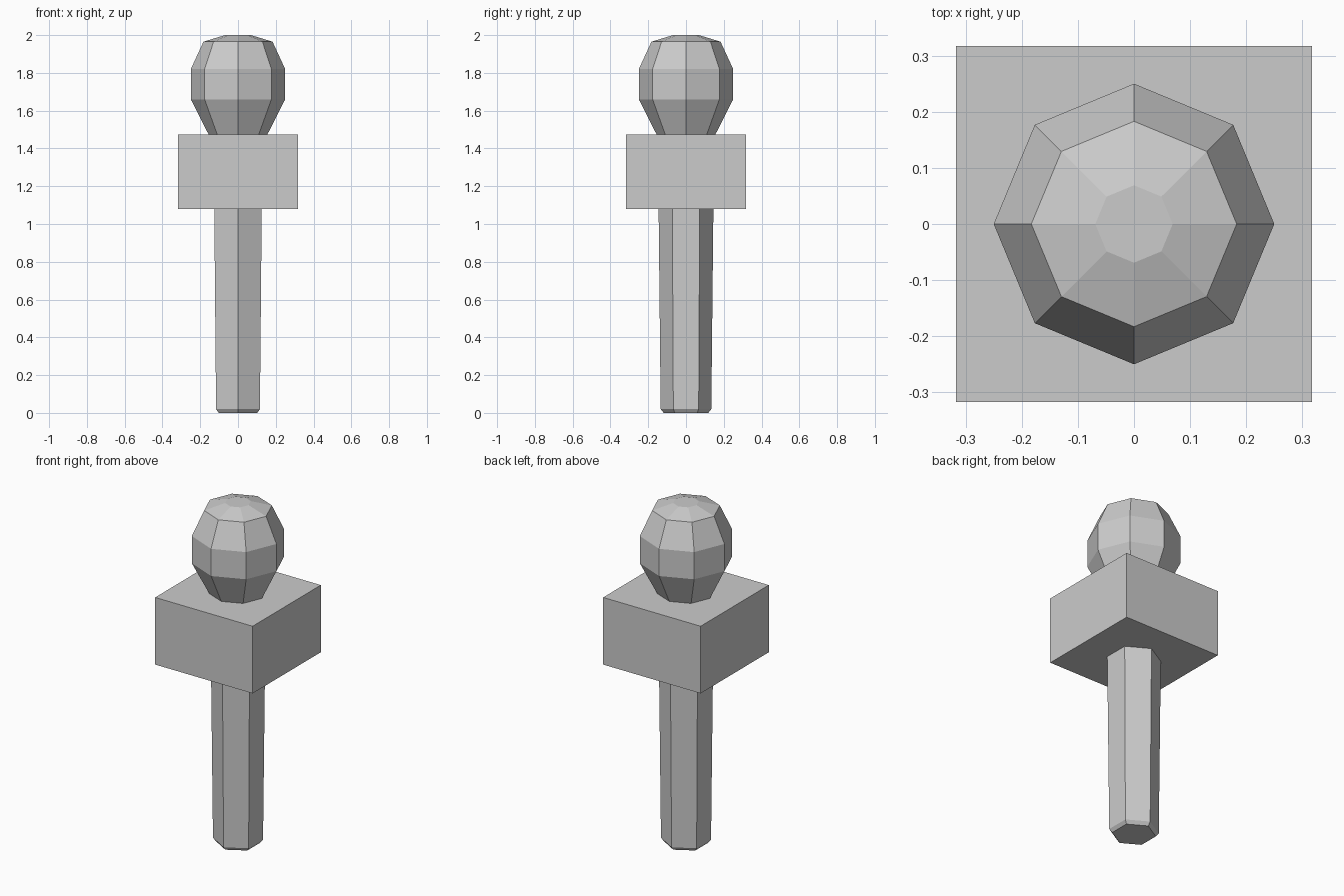
import bpy
import bmesh
from math import cos, sin, tau

cube = bpy.data.objects.get("Cube")
if cube:
    bpy.data.objects.remove(cube, do_unlink=True)

# Single flat colour
grey = bpy.data.materials.new("plain_grey")
grey.use_nodes = True
colour = (0.6, 0.6, 0.6, 1)
grey.diffuse_color = colour
grey.node_tree.nodes["Principled BSDF"].inputs["Base Color"].default_value = colour


def turned(name, sides, profile, start=0.0):
    """Closed faceted solid from (radius, height) pairs, listed bottom to top."""
    bm = bmesh.new()
    rings = []
    for radius, z in profile:
        angles = [start + tau * i / sides for i in range(sides)]
        rings.append([bm.verts.new((radius * cos(a), radius * sin(a), z)) for a in angles])
    for low, high in zip(rings, rings[1:]):
        for i in range(sides):
            j = (i + 1) % sides
            bm.faces.new((low[i], low[j], high[j], high[i]))
    bm.faces.new(rings[0][::-1])
    bm.faces.new(rings[-1])
    mesh = bpy.data.meshes.new(name)
    bm.to_mesh(mesh)
    bm.free()
    mesh.materials.append(grey)
    obj = bpy.data.objects.new(name, mesh)
    bpy.context.collection.objects.link(obj)
    return obj


# Six-sided shaft, slightly tapered, with a chamfered foot
turned("shaft", 6, [(0.118, 0), (0.134, 0.02), (0.145, 1.08)], start=tau / 4)

# Square block
half = 0.317
turned("block", 4, [(half * 2 ** 0.5, 1.08), (half * 2 ** 0.5, 1.475)], start=tau / 8)

# Eight-sided rounded knob
turned("knob", 8, [(0.156, 1.475), (0.25, 1.66), (0.25, 1.82), (0.183, 1.965), (0.069, 2.0)])
